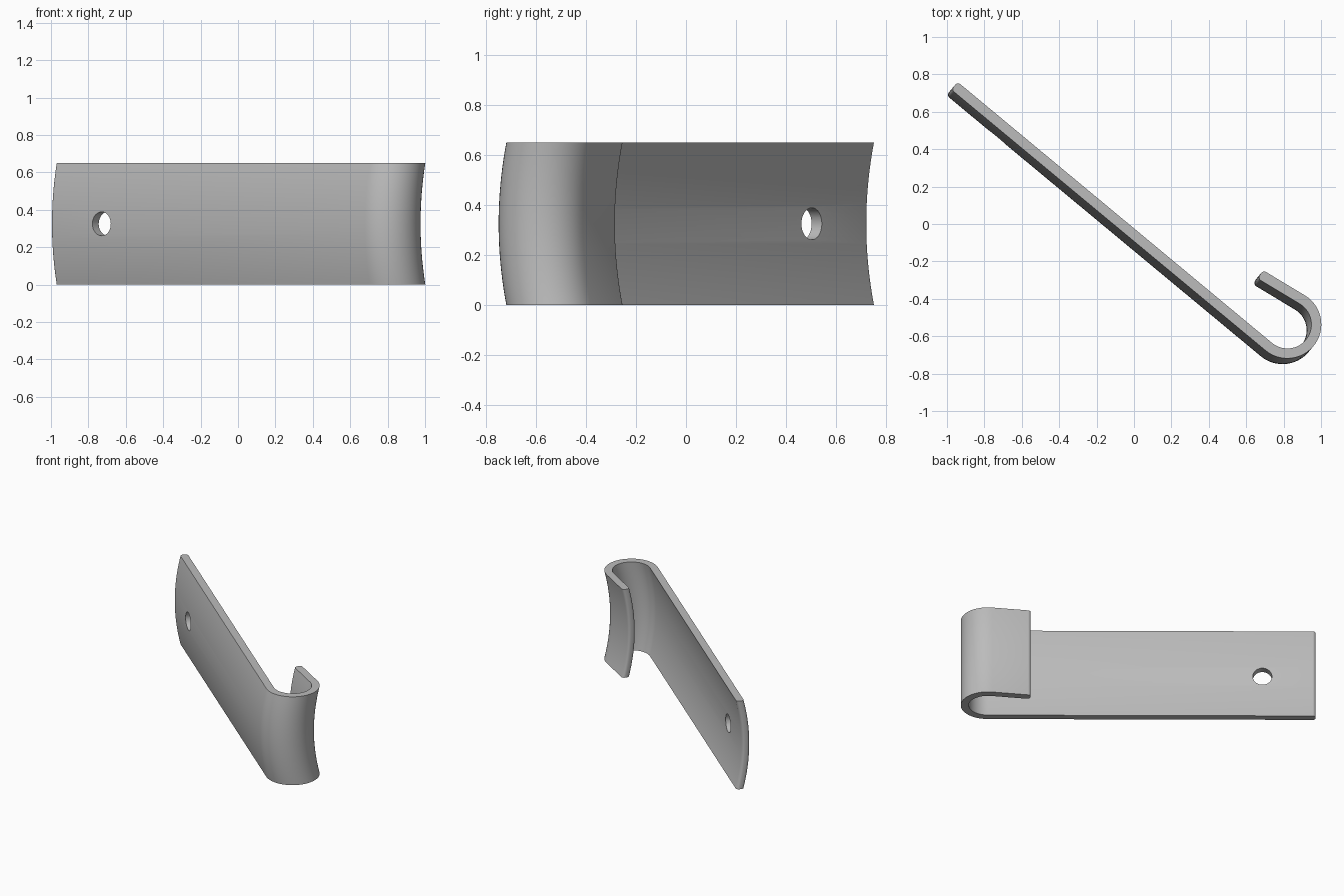
import bpy, bmesh, math
from mathutils import Vector, Matrix

if "Cube" in bpy.data.objects:
    bpy.data.objects.remove(bpy.data.objects["Cube"])

HEIGHT, SAG, T = 0.65, 0.04, 0.053          # strip width, bow depth, thickness
CENTER, R = Vector((0.82, -0.537)), 0.155   # bend centre and mid-line radius
LONG, ARM, CORNER = 2.185, 0.262, 0.02      # straight lengths, end rounding
A0 = math.radians(230.3)                    # bend starts (normal of long strip)
A1 = math.radians(360 + 59)                 # bend ends (normal of short arm)
SLICES, BEND = 24, 28


def polar(a, r=1.0):
    return Vector((math.cos(a), math.sin(a))) * r


def rounded_end(mid, out, side):
    """Rounded end cap, going from +side to -side around the direction out."""
    pts = []
    for s in (1, -1):
        c = mid - out * CORNER + side * s * (T / 2 - CORNER)
        for i in range(6):
            t = math.pi / 2 * i / 5
            u, v = (math.sin(t), math.cos(t)) if s == 1 else (math.cos(t), math.sin(t))
            pts.append(c + out * u * CORNER + side * s * v * CORNER)
    return pts


# Closed plan outline of the bent strip
n0, n1 = polar(A0), polar(A1)
d0, d1 = polar(A0 - math.pi / 2), polar(A1 + math.pi / 2)
angles = [A0 + (A1 - A0) * i / BEND for i in range(BEND + 1)]
outline = [CENTER + polar(a, R + T / 2) for a in angles]
outline += rounded_end(CENTER + n1 * R + d1 * ARM, d1, n1)
outline += [CENTER + polar(a, R - T / 2) for a in reversed(angles)]
outline += rounded_end(CENTER + n0 * R + d0 * LONG, d0, -n0)

# Stack the outline upwards, bowing it along the long strip's normal
bm = bmesh.new()
rings = []
for k in range(SLICES + 1):
    f = k / SLICES
    shift = n0 * SAG * (1 - (2 * f - 1) ** 2)
    rings.append([bm.verts.new((p.x + shift.x, p.y + shift.y, f * HEIGHT)) for p in outline])
n = len(outline)
for a, b in zip(rings, rings[1:]):
    for i in range(n):
        j = (i + 1) % n
        bm.faces.new((a[i], a[j], b[j], b[i]))
bm.faces.new(rings[0][::-1])
bm.faces.new(rings[-1])
bmesh.ops.recalc_face_normals(bm, faces=bm.faces)
mesh = bpy.data.meshes.new("hooked_strip")
bm.to_mesh(mesh)
bm.free()
strip = bpy.data.objects.new("hooked_strip", mesh)
bpy.context.collection.objects.link(strip)

metal = bpy.data.materials.new("grey_metal")
metal.diffuse_color = (0.5, 0.5, 0.5, 1)
metal.use_nodes = True
metal.node_tree.nodes["Principled BSDF"].inputs["Base Color"].default_value = metal.diffuse_color
mesh.materials.append(metal)

# Screw hole through the long strip
hole = CENTER + n0 * (R + SAG) + d0 * 1.83
axis = Vector((n0.x, n0.y, 0)).to_track_quat('Z', 'Y')
bpy.ops.mesh.primitive_cylinder_add(vertices=40, radius=0.064, depth=0.3,
                                    location=(hole.x, hole.y, HEIGHT / 2),
                                    rotation=axis.to_euler())
cutter = bpy.context.object
cutter.name = "hole_cutter"
cutter.hide_render = True
cutter.data.materials.append(metal)

bpy.ops.object.select_all(action='DESELECT')
strip.select_set(True)
bpy.context.view_layer.objects.active = strip
cut = strip.modifiers.new("hole", 'BOOLEAN')
cut.operation, cut.solver, cut.object = 'DIFFERENCE', 'EXACT', cutter
bpy.ops.object.modifier_apply(modifier=cut.name)
bpy.data.objects.remove(cutter)
bpy.ops.object.shade_smooth_by_angle(angle=math.radians(30))
